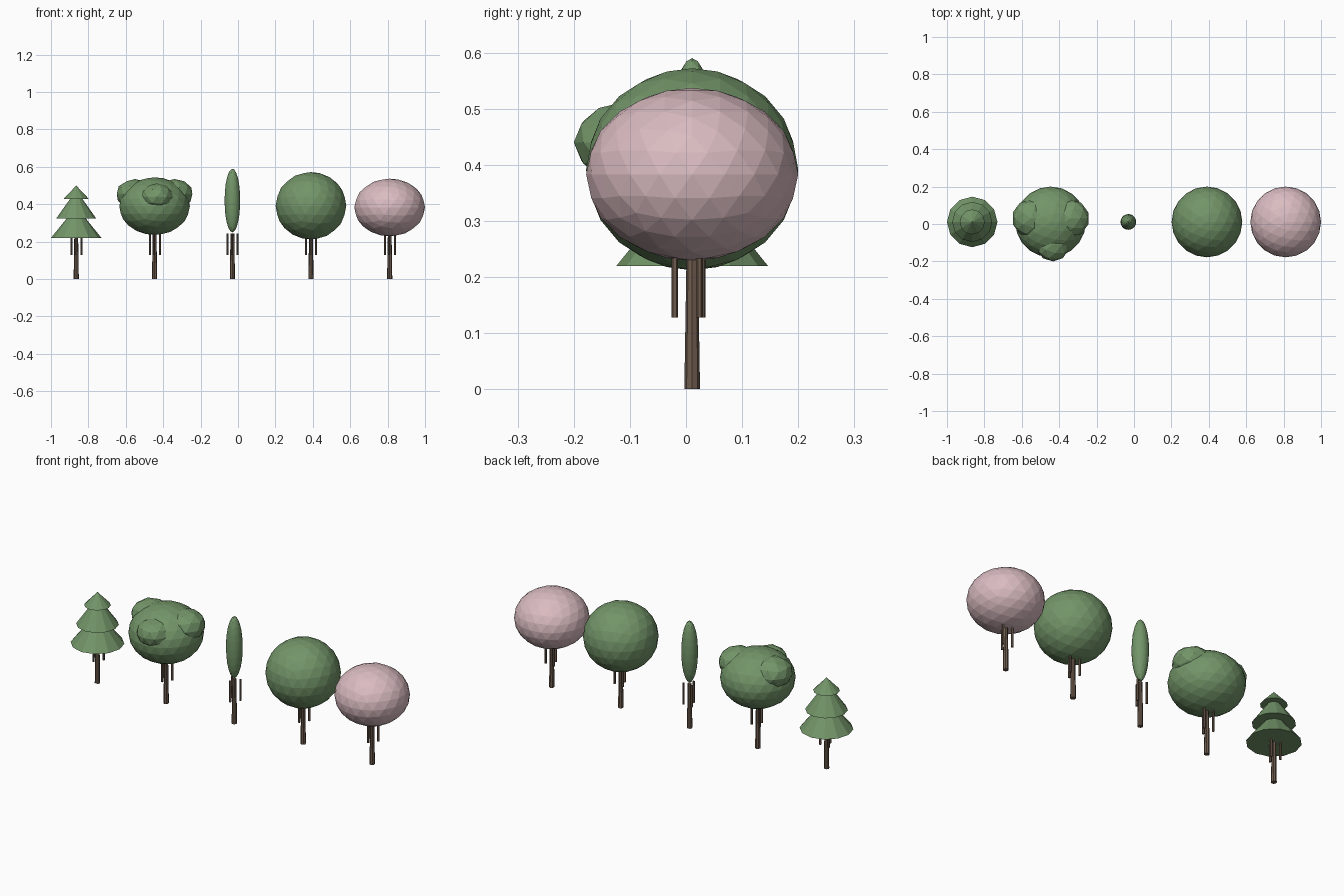
import bpy, math

if "Cube" in bpy.data.objects:
    bpy.data.objects.remove(bpy.data.objects["Cube"])


def material(name, rgb):
    m = bpy.data.materials.new(name)
    m.diffuse_color = (*rgb, 1)
    m.use_nodes = True
    m.node_tree.nodes["Principled BSDF"].inputs["Base Color"].default_value = m.diffuse_color
    return m


GREEN = material("leaf green", (0.17, 0.30, 0.14))
PINK = material("blossom pink", (0.70, 0.50, 0.53))
BARK = material("bark brown", (0.155, 0.105, 0.075))
Y0 = 0.011


def finish(name, mat):
    ob = bpy.context.object
    ob.name = name
    ob.data.materials.append(mat)
    return ob


def blob(name, loc, radii, mat, detail=3):
    bpy.ops.mesh.primitive_ico_sphere_add(subdivisions=detail, radius=1, location=loc)
    ob = finish(name, mat)
    ob.scale = radii
    return ob


def cone(name, x, y, z0, z1, r0, r1, mat, sides):
    bpy.ops.mesh.primitive_cone_add(vertices=sides, radius1=r0, radius2=r1,
                                    depth=z1 - z0, location=(x, y, (z0 + z1) / 2))
    return finish(name, mat)


# Trunk with three thin side stems, shared by every tree
def trunk(kind, x):
    cone(kind + "_trunk", x, Y0, 0, 0.245, 0.014, 0.010, BARK, 8)
    for i in range(3):
        a = math.radians(25 + 120 * i)
        cone(f"{kind}_stem_{i + 1}", x + 0.031 * math.cos(a), Y0 + 0.031 * math.sin(a),
             0.128, 0.245, 0.006, 0.006, BARK, 6)


TREES = {"pine": -0.865, "bushy": -0.446, "slender": -0.03, "round": 0.39, "blossom": 0.811}
for kind, tx in TREES.items():
    trunk(kind, tx)

# Pine: three stacked tiers
for i, (z0, z1, r) in enumerate([(0.22, 0.387, 0.135), (0.324, 0.475, 0.107),
                                 (0.429, 0.50, 0.067)]):
    cone(f"pine_tier_{i + 1}", TREES["pine"], Y0, z0, z1, r, 0, GREEN, 12)

# Bushy crown: flattened ball with three bulges
bx = TREES["bushy"]
blob("bushy_crown", (bx, Y0, 0.39), (0.189, 0.189, 0.154), GREEN)
blob("bushy_bulge_left", (bx - 0.105, 0.03, 0.455), (0.102, 0.102, 0.08), GREEN, 2)
blob("bushy_bulge_right", (bx + 0.105, 0.03, 0.455), (0.102, 0.102, 0.08), GREEN, 2)
blob("bushy_bulge_front", (bx + 0.012, -0.11, 0.44), (0.09, 0.09, 0.072), GREEN, 2)

# Slender, round and blossom crowns
blob("slender_crown", (TREES["slender"], Y0, 0.42), (0.042, 0.042, 0.17), GREEN)
blob("round_crown", (TREES["round"], Y0, 0.392), (0.189, 0.189, 0.18), GREEN)
blob("blossom_crown", (TREES["blossom"], Y0, 0.383), (0.189, 0.189, 0.154), PINK)
